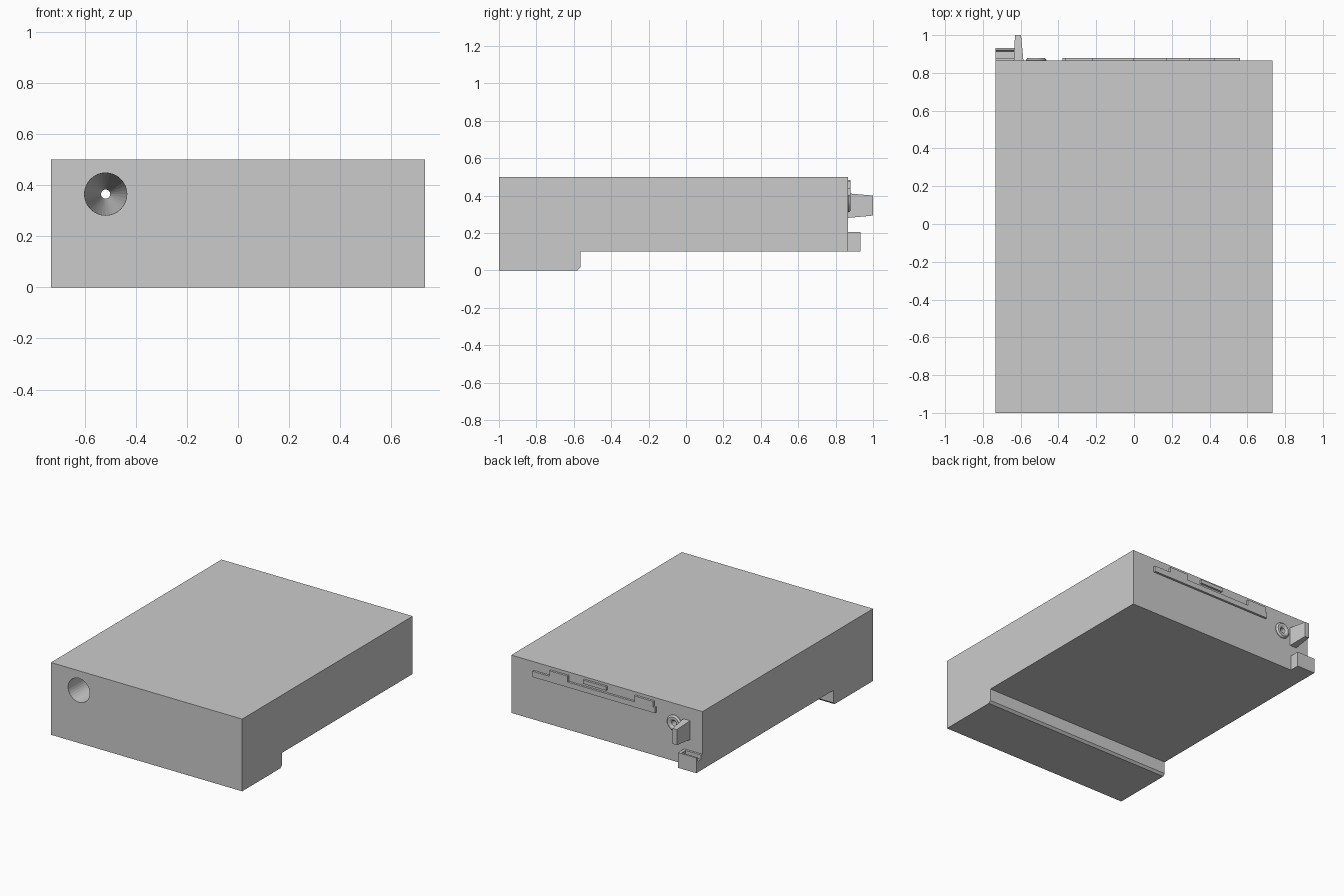
import bpy, bmesh, math
from mathutils import Vector

if "Cube" in bpy.data.objects:
    bpy.data.objects.remove(bpy.data.objects["Cube"])


def make_object(name, bm):
    bmesh.ops.recalc_face_normals(bm, faces=bm.faces)
    mesh = bpy.data.meshes.new(name)
    bm.to_mesh(mesh)
    bm.free()
    obj = bpy.data.objects.new(name, mesh)
    bpy.context.collection.objects.link(obj)
    return obj


def extrude(name, points, depth):
    """Extrude a closed planar loop of 3D points along a vector."""
    bm = bmesh.new()
    face = bm.faces.new([bm.verts.new(p) for p in points])
    new = bmesh.ops.extrude_face_region(bm, geom=[face])["geom"]
    verts = [v for v in new if isinstance(v, bmesh.types.BMVert)]
    bmesh.ops.translate(bm, verts=verts, vec=Vector(depth))
    return make_object(name, bm)


def lathe_y(name, profile, cx, cz, n=32):
    """Revolve a closed (radius, y) profile around an axis parallel to y."""
    bm = bmesh.new()
    rings = [[bm.verts.new((cx + r * math.cos(2 * math.pi * i / n), y,
                            cz + r * math.sin(2 * math.pi * i / n)))
              for i in range(n)] for r, y in profile]
    for k, a in enumerate(rings):
        b = rings[(k + 1) % len(rings)]
        for i in range(n):
            j = (i + 1) % n
            bm.faces.new((a[i], a[j], b[j], b[i]))
    return make_object(name, bm)


W, BACK = 0.732, 0.865
HX, HZ = -0.518, 0.365

# main body: side profile with the deep front foot
side = [(-1, 0), (-0.58, 0), (-0.565, 0.015), (-0.565, 0.1),
        (BACK, 0.1), (BACK, 0.5), (-1, 0.5)]
body = extrude("body", [(-W, y, z) for y, z in side], (2 * W, 0, 0))

# long tapering bore through the body
y0, y1, r0, r1 = -1.05, 0.95, 0.0847, 0.0155
bm = bmesh.new()
ends = [[bm.verts.new((HX + r * math.cos(math.tau * i / 32), y,
                       HZ + r * math.sin(math.tau * i / 32)))
         for i in range(32)] for r, y in ((r0, y0), (r1, y1))]
for ring in ends:
    bm.faces.new(ring)
for i in range(32):
    j = (i + 1) % 32
    bm.faces.new((ends[0][i], ends[0][j], ends[1][j], ends[1][i]))
cutter = make_object("bore_cutter", bm)
cutter.hide_render = True
mod = body.modifiers.new("bore", 'BOOLEAN')
mod.operation, mod.solver, mod.object = 'DIFFERENCE', 'EXACT', cutter
bpy.context.view_layer.objects.active = body
bpy.ops.object.modifier_apply(modifier=mod.name)
bpy.data.objects.remove(cutter)

# raised collar around the bore exit
lathe_y("bore_collar", [(0.018, BACK - 0.005), (0.055, BACK - 0.005), (0.055, BACK + 0.004),
                        (0.045, 0.88), (0.03, 0.88), (0.018, 0.872)], HX, HZ)

# stepped strip and small bar on the back
strip = [(-0.378, 0.40), (0.56, 0.40), (0.56, 0.44), (0.43, 0.44), (0.43, 0.478), (0.29, 0.478),
         (0.29, 0.437), (-0.22, 0.437), (-0.22, 0.478), (-0.365, 0.478), (-0.365, 0.44),
         (-0.378, 0.44)]
bar = [(-0.005, 0.457), (0.172, 0.457), (0.172, 0.483), (-0.005, 0.483)]
for name, pts in (("back_strip", strip), ("back_bar", bar)):
    extrude(name, [(x, BACK - 0.005, z) for x, z in pts], (0, 0.02, 0))

# tapered lever sticking out of the back
bm = bmesh.new()
loops = []
for y, xa, xb, za, zb in ((BACK - 0.005, -0.637, -0.585, 0.28, 0.412),
                          (1.0, -0.63, -0.598, 0.293, 0.40)):
    loops.append([bm.verts.new(p) for p in
                  ((xa, y, za), (xb, y, za), (xb, y, zb), (xa, y, zb))])
for loop in loops:
    bm.faces.new(loop)
for i in range(4):
    j = (i + 1) % 4
    bm.faces.new((loops[0][i], loops[0][j], loops[1][j], loops[1][i]))
make_object("lever", bm)

# lower corner bracket: channel with a closed inner end
channel = [(BACK - 0.005, 0.1), (0.933, 0.1), (0.933, 0.205), (0.92, 0.205), (0.913, 0.175),
           (0.88, 0.175), (0.88, 0.205), (BACK - 0.005, 0.205)]
extrude("bracket_channel", [(-W, y, z) for y, z in channel], (0.12, 0, 0))
end = [(BACK - 0.005, 0.1), (0.933, 0.1), (0.933, 0.205), (BACK - 0.005, 0.205)]
extrude("bracket_end", [(-W + 0.12, y, z) for y, z in end], (0.02, 0, 0))
